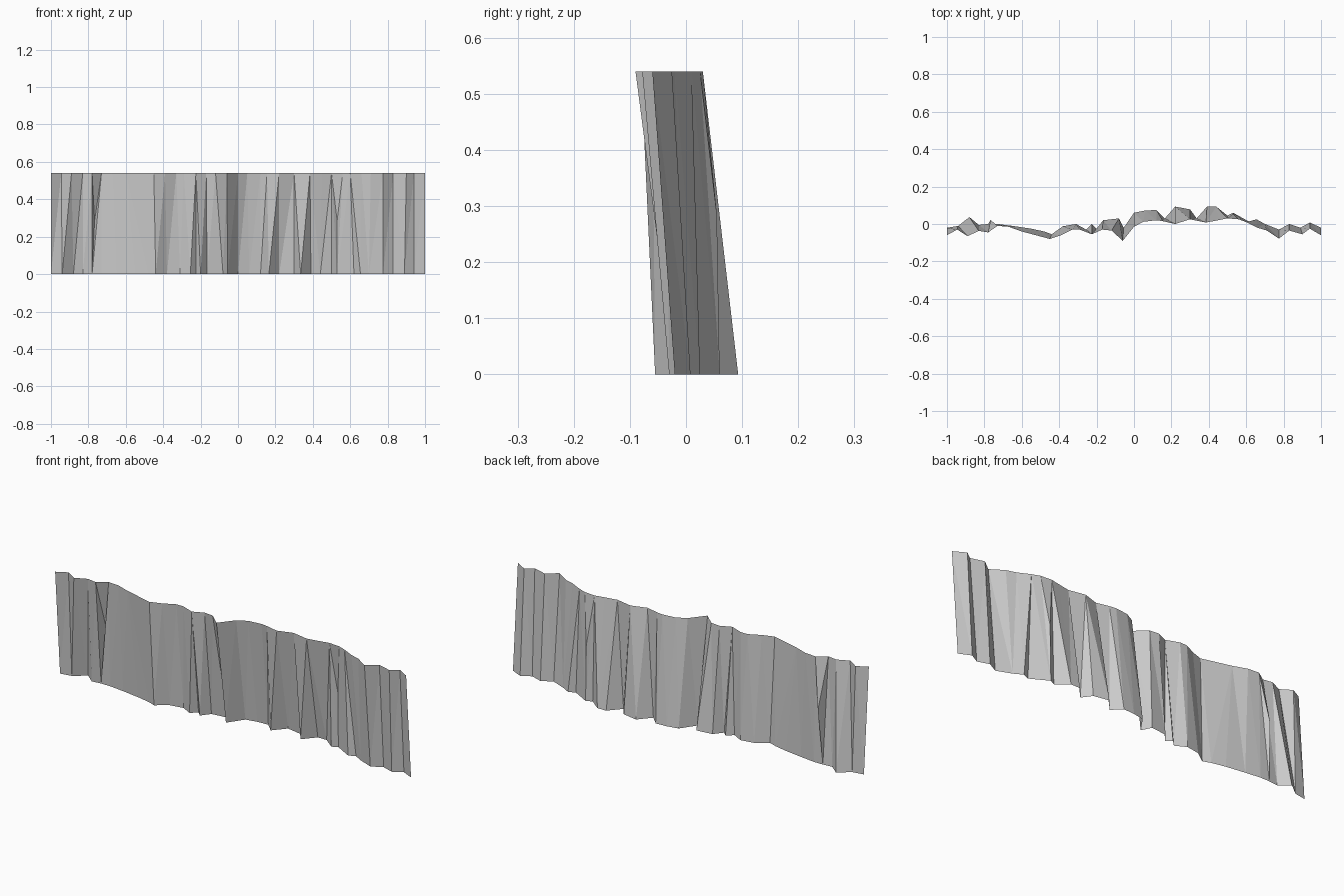
import bpy, bmesh
from mathutils import Vector

HEIGHT = 0.54

# Plan outline (x, y) of the upper rim, which overhangs toward the front
top_rim = [(-1, -.06), (-.945, -.03), (-.89, -.065), (-.83, -.037), (-.78, -.045),
           (-.73, -.01), (-.67, -.015), (-.6, -.04), (-.45, -.08), (-.39, -.06),
           (-.33, -.03), (-.29, -.03), (-.225, -.055), (-.17, -.03), (-.12, -.035),
           (-.06, -.09), (0, -.015), (.05, .012), (.12, .02), (.155, .015),
           (.22, 0), (.3, .025), (.385, .008), (.45, .02), (.5, .03), (.56, .025),
           (.6, .01), (.66, -.02), (.71, -.035), (.775, -.078), (.83, -.035),
           (.9, -.055), (.94, -.025), (1, -.06)]

# Plan outline (x, y) of the foot of the cliff
foot = [(-1, -.02), (-.94, -.01), (-.88, .037), (-.83, -.005), (-.78, .0),
        (-.73, 0), (-.65, -.01), (-.55, -.025), (-.48, -.04), (-.44, -.055),
        (-.38, -.012), (-.31, 0), (-.255, -.03), (-.225, 0), (-.2, -.025),
        (-.165, .02), (-.08, .03), (-.055, -.02), (0, .06), (.06, .072),
        (.12, .075), (.165, .03), (.22, .093), (.3, .078), (.335, .03),
        (.39, .093), (.44, .093), (.5, .045), (.53, .06), (.62, .01),
        (.655, .025), (.7, 0), (.775, -.03), (.83, 0), (.89, -.02),
        (.94, .008), (1, -.02)]

# Hollows and ledges in the rock face (x, y, z)
dents = [(-.77, .022, .38), (.52, .055, .3)]

bm = bmesh.new()
upper = [bm.verts.new((x, y, HEIGHT)) for x, y in top_rim]
lower = [bm.verts.new((x, y, 0)) for x, y in foot]

# Zigzag triangle strip between the two rims
i = j = 0
while i < len(upper) - 1 or j < len(lower) - 1:
    step_top = j == len(lower) - 1 or (
        i < len(upper) - 1 and upper[i + 1].co.x <= lower[j + 1].co.x)
    if step_top:
        bm.faces.new((lower[j], upper[i + 1], upper[i]))
        i += 1
    else:
        bm.faces.new((lower[j], lower[j + 1], upper[i]))
        j += 1

# Push in the dents
for d in dents:
    target = Vector(d)
    face = min(bm.faces, key=lambda f: abs(f.calc_center_median().x - target.x)
               + .5 * abs(f.calc_center_median().z - target.z))
    new = bmesh.ops.poke(bm, faces=[face])["verts"][0]
    new.co.y = target.y

mesh = bpy.data.meshes.new("cliff_wall")
bm.to_mesh(mesh)
bm.free()
cliff = bpy.data.objects.new("cliff_wall", mesh)
bpy.context.collection.objects.link(cliff)
